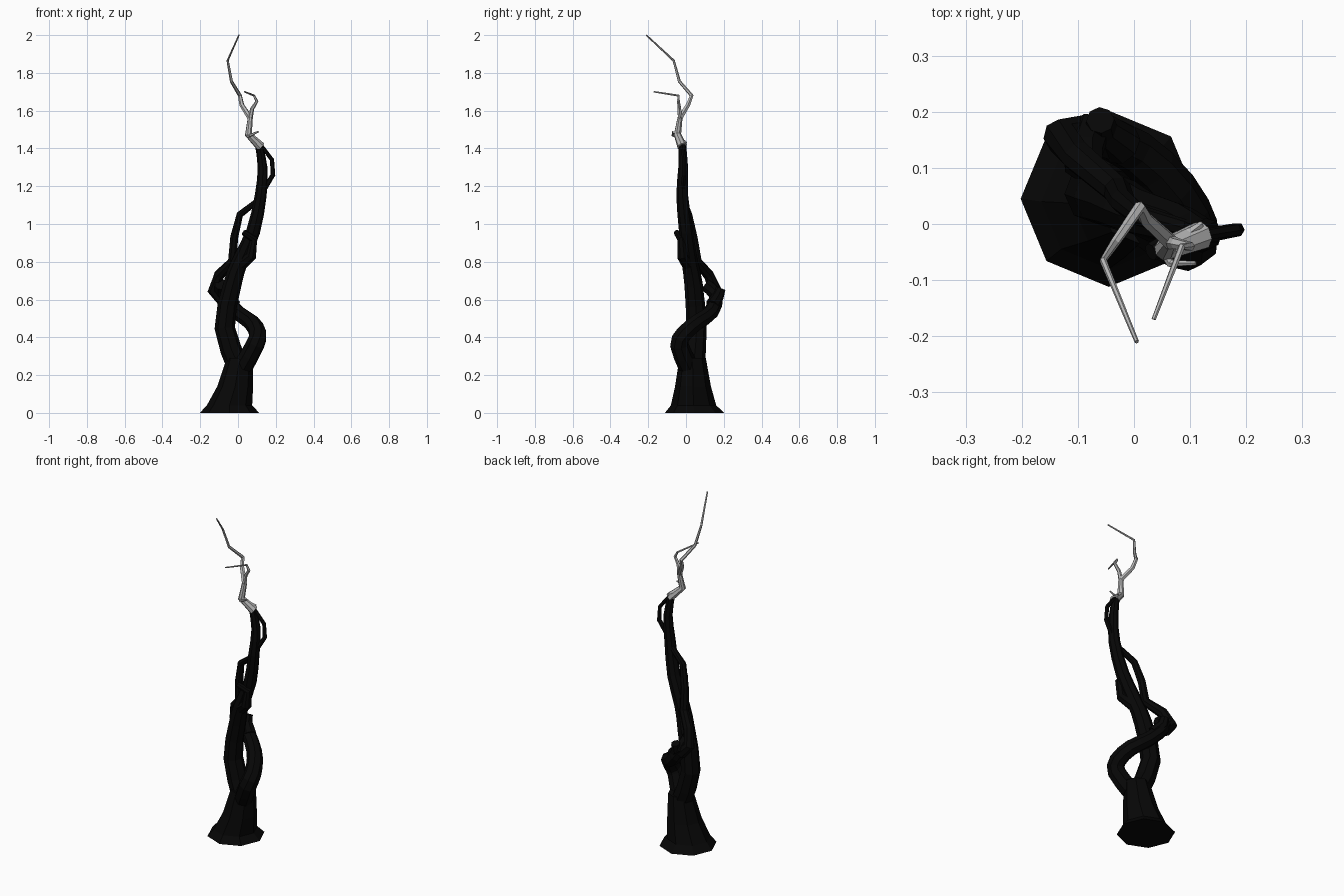
import bpy
import bmesh
import math
from mathutils import Vector

cube = bpy.data.objects.get("Cube")
if cube:
    bpy.data.objects.remove(cube, do_unlink=True)


def material(name, value):
    mat = bpy.data.materials.new(name)
    mat.use_nodes = True
    color = (value, value, value, 1)
    mat.diffuse_color = color
    mat.node_tree.nodes["Principled BSDF"].inputs["Base Color"].default_value = color
    return mat


black = material("charred black bark", 0.002)
grey = material("bare grey wood", 0.47)


def rounded(points):
    """Add a point on the smooth curve between each pair of neighbours."""
    result = [points[0]]
    last = len(points) - 1
    for i in range(last):
        start, end = points[i], points[i + 1]
        before, after = points[max(i - 1, 0)], points[min(i + 2, last)]
        result += [(9 * (start + end) - before - after) / 16, end]
    return result


def limb(name, mat, path, thick, thin, sides=8, smooth=False, level=False):
    """Faceted tube along a path, tapering evenly from thick to thin."""
    points = [Vector(p) for p in path]
    if smooth:
        points = rounded(points)
    last = len(points) - 1
    bm = bmesh.new()
    rings = []
    axis = Vector((1, 0, 0))
    for i, point in enumerate(points):
        before = (point - points[i - 1]).normalized() if i else Vector()
        after = (points[i + 1] - point).normalized() if i < last else Vector()
        tangent = Vector((0, 0, 1)) if level else (before + after).normalized()
        # Carry the ring direction along the path so the tube does not twist
        axis = (axis - tangent * axis.dot(tangent)).normalized()
        side = tangent.cross(axis)
        radius = thick + (thin - thick) * i / last
        ring = []
        for k in range(sides):
            angle = math.tau * k / sides
            offset = axis * math.cos(angle) + side * math.sin(angle)
            ring.append(bm.verts.new(point + offset * radius))
        rings.append(ring)
    for low, high in zip(rings, rings[1:]):
        for k in range(sides):
            n = (k + 1) % sides
            bm.faces.new((low[k], low[n], high[n], high[k]))
    bm.faces.new(rings[0])
    bm.faces.new(rings[-1])
    bmesh.ops.recalc_face_normals(bm, faces=bm.faces)
    mesh = bpy.data.meshes.new(name)
    bm.to_mesh(mesh)
    bm.free()
    mesh.materials.append(mat)
    obj = bpy.data.objects.new(name, mesh)
    bpy.context.collection.objects.link(obj)


# Spreading root skirt, flared foot and main stem
root = (-.045, .04, .04)
limb("root_skirt", black, [(-.045, .045, 0), root], thick=.157, thin=.12, level=True)
limb("flared_foot", black, [root, (-.015, .037, .14), (.01, .035, .29)],
     thick=.12, thin=.07, level=True)
limb("main_stem", black, [
    (0, .04, .25), (-.07, .055, .45), (-.03, .04, .68), (.01, .02, .8),
    (.08, 0, .96), (.12, -.02, 1.15), (.13, -.015, 1.3), (.11, -.02, 1.42)],
    thick=.06, thin=.02, smooth=True)

# Thick limb that winds around the back and ends in a stub
limb("winding_limb", black, [
    (.03, .01, .25), (.09, -.035, .36), (.105, -.01, .42), (.07, .06, .48),
    (0, .13, .53), (-.08, .16, .62), (-.09, .1, .68)],
    thick=.053, thin=.035, smooth=True)
limb("back_stub", black, [(-.02, .14, .57), (-.06, .17, .62), (-.06, .185, .66)],
     thick=.038, thin=.025)

# Thinner limb that climbs back up to the stem
limb("climbing_limb", black, [
    (-.08, .16, .6), (-.13, .155, .65), (-.1, .12, .73), (-.03, .06, .8),
    (-.02, .04, .93), (.01, .015, 1.05), (.1, -.01, 1.12), (.12, -.015, 1.17)],
    thick=.036, thin=.012)

# Broken side limb on the front of the stem
limb("front_stub", black, [
    (.02, .01, .79), (.07, -.02, .83), (.083, -.025, .92), (.03, -.05, .955)],
    thick=.035, thin=.016)

# Slender side loop near the top
limb("side_loop", black, [
    (.13, -.02, 1.17), (.185, -.01, 1.26), (.18, -.01, 1.34), (.12, -.02, 1.42)],
    thick=.014, thin=.01, sides=6)

# Bare grey crown
fork = (.065, -.032, 1.56)
limb("crown_stem", grey, [(.12, -.02, 1.41), (.055, -.045, 1.475), fork],
     thick=.026, thin=.014)
limb("tall_branch", grey, [
    fork, (.02, .01, 1.63), (.01, .03, 1.68), (-.035, -.035, 1.755),
    (-.055, -.065, 1.865), (.005, -.21, 2)],
    thick=.015, thin=.004, sides=6)
limb("short_branch", grey, [
    fork, (.075, -.035, 1.61), (.1, -.04, 1.65), (.085, -.04, 1.68), (.035, -.17, 1.7)],
    thick=.013, thin=.004, sides=6)
limb("small_twig", grey, [(.055, -.045, 1.465), (.065, -.07, 1.47), (.11, -.07, 1.49)],
     thick=.012, thin=.004, sides=6)
limb("splinter", grey, [(.08, -.03, 1.45), (.12, 0, 1.43)],
     thick=.012, thin=.006, sides=6)
